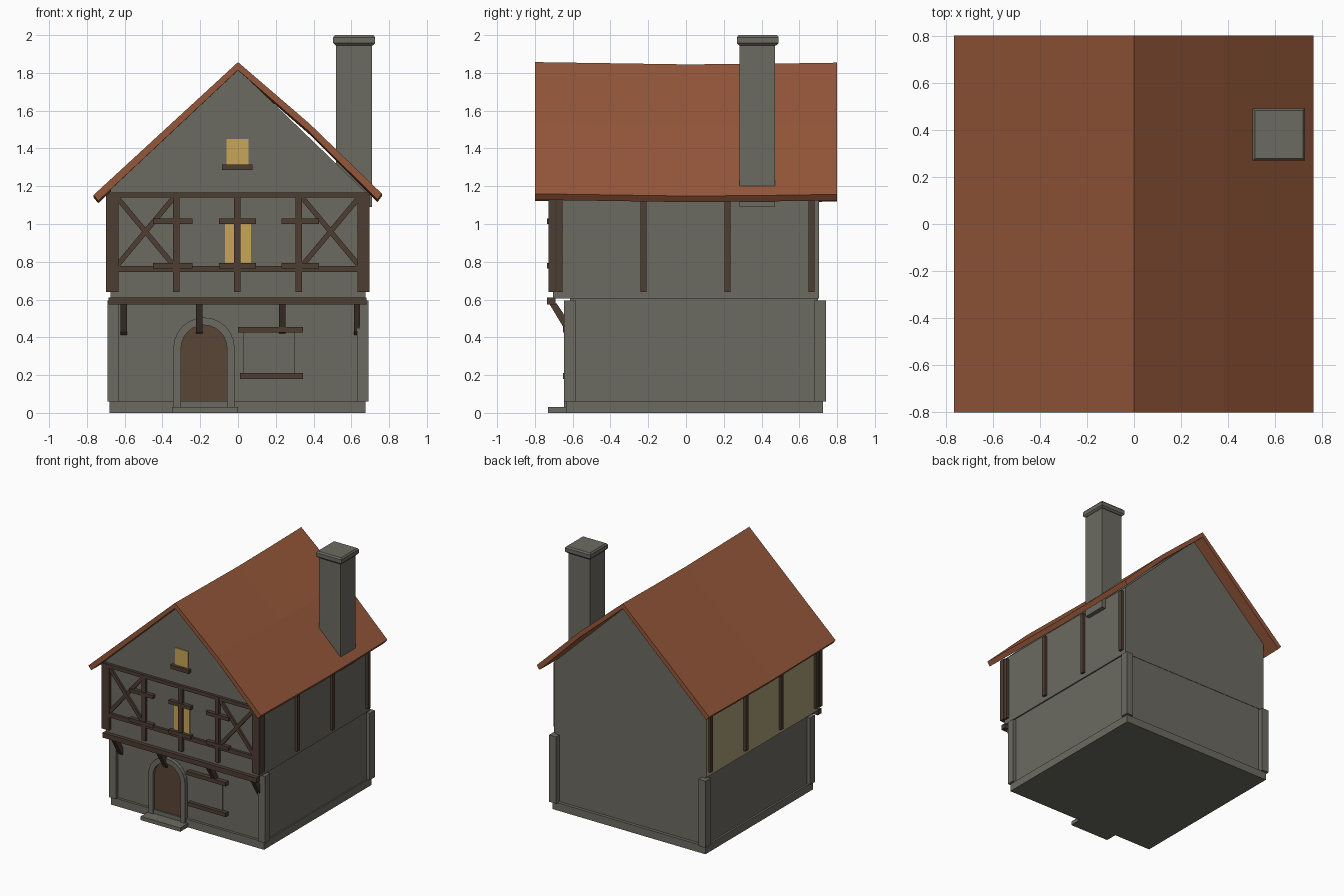
import bpy, bmesh, math
from mathutils import Vector

if "Cube" in bpy.data.objects:
    bpy.data.objects.remove(bpy.data.objects["Cube"], do_unlink=True)


def material(name, r, g, b):
    m = bpy.data.materials.new(name)
    m.use_nodes = True
    m.diffuse_color = (r, g, b, 1)
    m.node_tree.nodes["Principled BSDF"].inputs["Base Color"].default_value = (r, g, b, 1)
    return m


STONE = material("grey stone", .15, .145, .12)
CREAM = material("cream plaster", .40, .34, .19)
TIMBER = material("dark timber", .076, .048, .032)
DOOR = material("door wood", .10, .062, .038)
TILE = material("roof tile", .30, .095, .042)
GLASS = material("lit window", .58, .38, .10)


def finish(name, bm, *mats):
    bmesh.ops.recalc_face_normals(bm, faces=bm.faces)
    mesh = bpy.data.meshes.new(name)
    bm.to_mesh(mesh)
    bm.free()
    for m in mats:
        mesh.materials.append(m)
    obj = bpy.data.objects.new(name, mesh)
    bpy.context.collection.objects.link(obj)
    return obj


def loft(name, rings, mat):
    """Closed solid through equal-length rings of points."""
    bm = bmesh.new()
    loops = [[bm.verts.new(p) for p in ring] for ring in rings]
    n = len(loops[0])
    for a, b in zip(loops, loops[1:]):
        for i in range(n):
            j = (i + 1) % n
            bm.faces.new((a[i], a[j], b[j], b[i]))
    bm.faces.new(loops[0])
    bm.faces.new(loops[-1])
    return finish(name, bm, mat)


def prism(name, outline, y0, y1, mat):
    """Front-plane (x, z) outline extruded along y."""
    return loft(name, [[(x, y, z) for x, z in outline] for y in (y0, y1)], mat)


def box(name, x0, x1, y0, y1, z0, z1, mat):
    return prism(name, [(x0, z0), (x1, z0), (x1, z1), (x0, z1)], y0, y1, mat)


def beam(name, p, q, width, y0, y1):
    """Slanted timber in the front plane."""
    p, q = Vector(p), Vector(q)
    d = (q - p).normalized() * width / 2
    s = Vector((-d.y, d.x))
    return prism(name, [p - s, q - s, q + s, p + s], y0, y1, TIMBER)


# Stone ground floor
box("plinth", -.68, .675, -.635, .725, 0, .062, STONE)
box("ground_floor", -.665, .665, -.615, .70, .06, .605, STONE)
box("door_step", -.35, 0, -.73, -.6, 0, .03, STONE)
for sx, side in ((-1, "right"), (1, "left")):
    for y0, y1, end in ((-.645, -.583, "front"), (.677, .742, "back")):
        xs = sorted((sx * .63, sx * .692))
        box(f"corner_pillar_{end}_{side}", *xs, y0, y1, .06, .595, STONE)

# Upper storey with gables, plastered on one flank
upper = prism("upper_storey", [(-.675, .605), (.675, .605), (.675, 1.17),
                               (0, 1.82), (-.675, 1.185)], -.705, .703, STONE)
upper.data.materials.append(CREAM)
for f in upper.data.polygons:
    if f.normal.x < -.9:
        f.material_index = 1

# Sagging roof
profile = [(-.765, 1.153), (0, 1.857), (.38, 1.53), (.762, 1.16),
           (.738, 1.128), (.38, 1.485), (0, 1.815), (-.74, 1.122)]
loft("roof", [[(x, y, z - sag) for x, z in profile]
              for y, sag in ((-.80, 0), (-.4, .006), (0, .012), (.4, .009), (.80, .003))], TILE)

# Chimney with tapered cap
box("chimney", .52, .71, .283, .472, 1.09, 1.97, STONE)


def square(h, z):
    return [(.615 + a * h, .38 + b * h, z) for a, b in ((-1, -1), (1, -1), (1, 1), (-1, 1))]


loft("chimney_cap", [square(.098, 1.945), square(.111, 1.958),
                     square(.111, 1.988), square(.102, 2.0)], STONE)


# Arched doorway
def arch(half, spring, top, steps=12):
    cx = -.18
    curve = [(cx + half * math.cos(math.pi * i / steps),
              spring + (top - spring) * math.sin(math.pi * i / steps)) for i in range(steps + 1)]
    return [(cx + half, .03)] + curve + [(cx - half, .03)]


outer, inner = arch(.162, .345, .505), arch(.122, .34, .465)
prism("door_frame", outer + inner[::-1], -.645, -.60, STONE)
prism("door", inner, -.623, -.60, DOOR)

# Ground floor window
box("ground_window_shutter", .03, .30, -.623, -.6, .205, .43, STONE)
box("ground_window_lintel", 0, .345, -.65, -.6, .425, .455, TIMBER)
box("ground_window_sill", .01, .345, -.65, -.6, .18, .21, TIMBER)

# Horizontal front timbers
box("jetty_beam", -.685, .68, -.735, -.69, .573, .612, TIMBER)
box("middle_rail", -.675, .675, -.725, -.69, .745, .777, TIMBER)
box("top_rail", -.685, .685, -.727, -.69, 1.14, 1.168, TIMBER)

# Front posts and cross braces
for i, x in enumerate((-.683, -.65, -.327, -.003, .322, .65, .68)):
    box(f"front_post_{i}", x - .017, x + .017, -.728, -.69, .64, 1.16, TIMBER)
for s in (-1, 1):
    beam("cross_brace", (s * .64, .78), (s * .34, 1.14), .027, -.72, -.69)
    beam("cross_brace", (s * .64, 1.14), (s * .34, .78), .027, -.722, -.69)

# Front windows with lintels and sills
box("middle_window", -.07, .07, -.712, -.69, .79, 1.005, GLASS)
box("gable_window", -.06, .055, -.712, -.69, 1.31, 1.45, GLASS)
box("gable_window_sill", -.085, .077, -.735, -.69, 1.285, 1.315, TIMBER)
for x, w in ((-.345, .105), (-.003, .097), (.33, .1)):
    box("window_lintel", x - w, x + w, -.735, -.69, 1.0, 1.028, TIMBER)
    box("window_sill", x - w, x + w, -.735, -.69, .765, .793, TIMBER)

# Posts on both flanks
for s in (-1, 1):
    for y in (-.67, -.225, .22, .665):
        xs = sorted((s * .66, s * .695))
        box("side_post", *xs, y - .016, y + .016, .64, 1.15, TIMBER)

# Slanted brackets below the jetty
for x in (-.605, -.205, .235, .63):
    side_shape = [(-.725, .58), (-.685, .58), (-.60, .45), (-.60, .40), (-.635, .43)]
    loft("jetty_bracket", [[(x + dx, y, z) for y, z in side_shape] for dx in (-.017, .017)], TIMBER)
